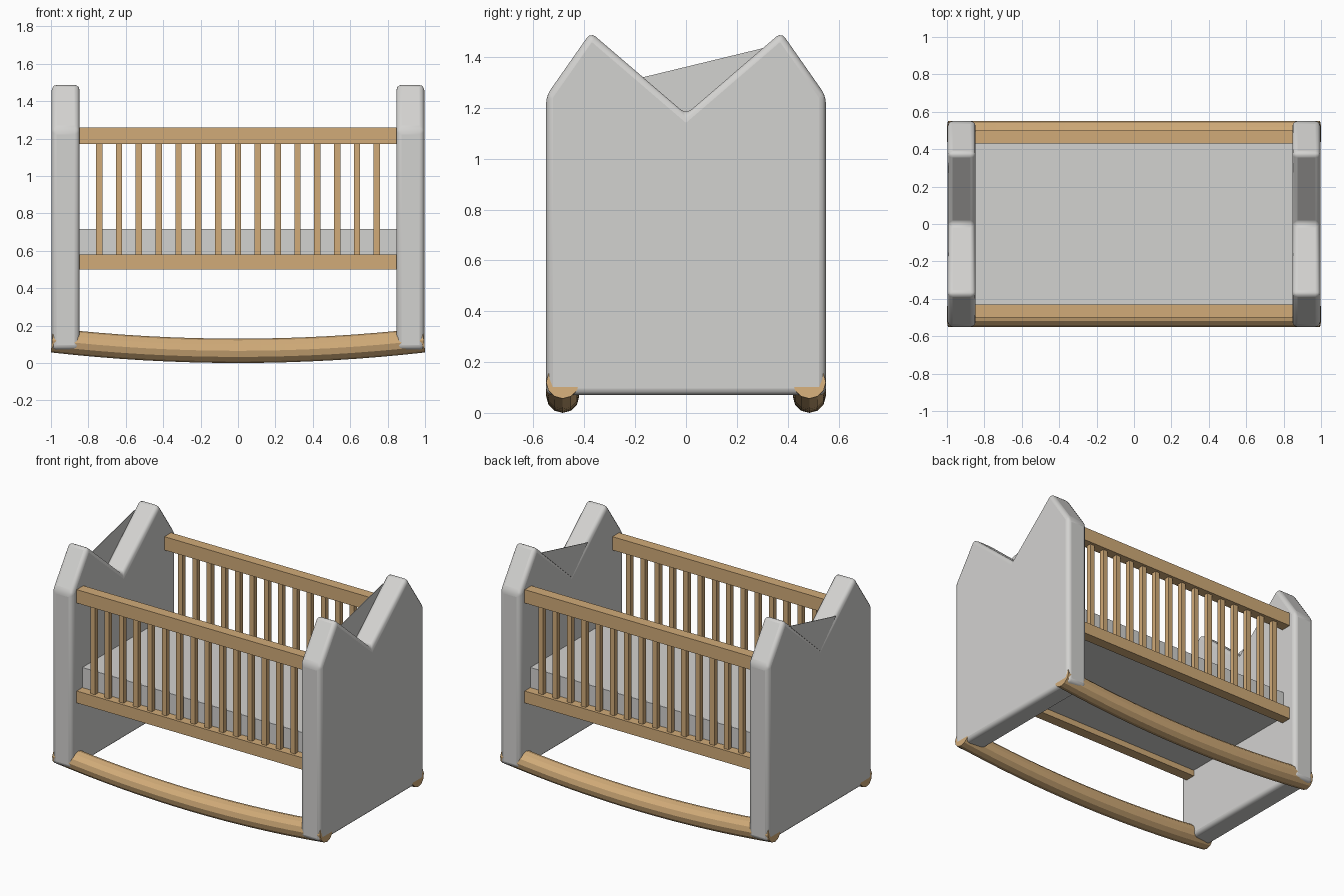
import bpy
import bmesh
from mathutils import Vector

cube = bpy.data.objects.get("Cube")
if cube:
    bpy.data.objects.remove(cube, do_unlink=True)


def material(name, rgb):
    mat = bpy.data.materials.new(name)
    mat.use_nodes = True
    color = (*rgb, 1)
    mat.diffuse_color = color
    bsdf = mat.node_tree.nodes["Principled BSDF"]
    bsdf.inputs["Base Color"].default_value = color
    bsdf.inputs["Roughness"].default_value = 0.7
    return mat


GREY = material("soft grey", (0.65, 0.645, 0.63))
WOOD = material("light wood", (0.64, 0.41, 0.19))


def finish(name, bm, mat):
    bmesh.ops.recalc_face_normals(bm, faces=bm.faces)
    mesh = bpy.data.meshes.new(name)
    bm.to_mesh(mesh)
    bm.free()
    mesh.materials.append(mat)
    obj = bpy.data.objects.new(name, mesh)
    bpy.context.collection.objects.link(obj)
    return obj


def add_box(bm, lo, hi):
    lo, hi = Vector(lo), Vector(hi)
    made = bmesh.ops.create_cube(bm, size=1)
    bmesh.ops.scale(bm, vec=hi - lo, verts=made["verts"])
    bmesh.ops.translate(bm, vec=(lo + hi) / 2, verts=made["verts"])


def extrude_profile(name, points, x, depth, mat, bevel=0):
    """Extrude a (y, z) outline along x, optionally rounding every edge."""
    bm = bmesh.new()
    face = bm.faces.new([bm.verts.new((x, y, z)) for y, z in points])
    made = bmesh.ops.extrude_face_region(bm, geom=[face])
    moved = [v for v in made["geom"] if isinstance(v, bmesh.types.BMVert)]
    bmesh.ops.translate(bm, vec=(depth, 0, 0), verts=moved)
    bmesh.ops.recalc_face_normals(bm, faces=bm.faces)
    if bevel:
        rounded = bmesh.ops.bevel(bm, geom=bm.edges[:], offset=bevel, segments=3,
                                  profile=0.5, affect='EDGES')
        for f in rounded["faces"]:
            f.smooth = True
    return finish(name, bm, mat)


# Rounded end panels with a notched top, each with a thin web across the notch
half = [(0.55, 0.07), (0.55, 1.247), (0.375, 1.497)]
outline = half + [(0, 1.175)] + [(-y, z) for y, z in reversed(half)]
web = [(0.0, 1.15), (0.325, 1.44), (-0.17, 1.32)]
INNER, OUTER = 0.847, 0.996
for side, x in (("right", -OUTER), ("left", INNER)):
    extrude_profile(side + "_end_panel", outline, x, OUTER - INNER, GREY, 0.026)
    extrude_profile(side + "_notch_web", web, x, 0.004, GREY)

# Mattress
bm = bmesh.new()
add_box(bm, (-0.85, -0.44, 0.54), (0.85, 0.44, 0.715))
finish("mattress", bm, GREY)

# Side rails, slats and rockers
for side, s in (("front", -1), ("back", 1)):
    y = s * 0.465
    for level, z0, z1 in (("lower", 0.5, 0.58), ("upper", 1.17, 1.26)):
        bm = bmesh.new()
        add_box(bm, (-0.85, y - 0.035, z0), (0.85, y + 0.035, z1))
        finish(f"{side}_{level}_rail", bm, WOOD)

    bm = bmesh.new()
    for i in range(15):
        x = (i - 7) * 0.106
        add_box(bm, (x - 0.017, y - 0.016, 0.57), (x + 0.017, y + 0.016, 1.18))
    finish(side + "_slats", bm, WOOD)

    # Rocker: a round bar swept along a shallow arc
    curve = bpy.data.curves.new(side + "_rocker", 'CURVE')
    curve.dimensions = '3D'
    curve.bevel_depth = 0.065
    curve.bevel_resolution = 4
    curve.use_fill_caps = True
    spline = curve.splines.new('POLY')
    spline.use_smooth = False
    steps = 16
    spline.points.add(steps)
    for i, p in enumerate(spline.points):
        t = 2 * i / steps - 1
        p.co = (t * 0.994, s * 0.485, 0.065 + 0.056 * t * t, 1)
    curve.materials.append(WOOD)
    rocker = bpy.data.objects.new(side + "_rocker", curve)
    bpy.context.collection.objects.link(rocker)
    bpy.ops.object.select_all(action='DESELECT')
    rocker.select_set(True)
    bpy.context.view_layer.objects.active = rocker
    bpy.ops.object.convert(target='MESH')
